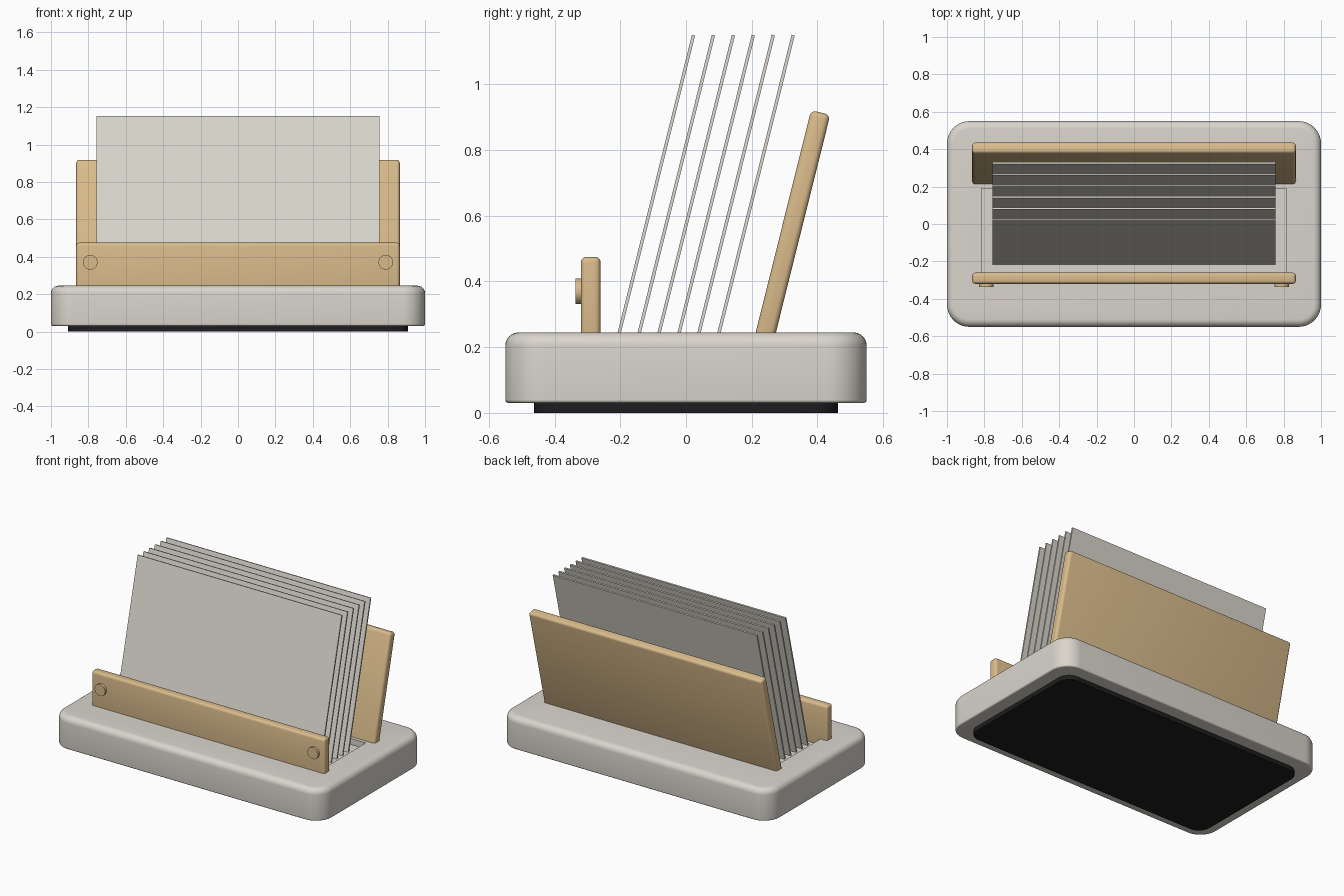
import bpy, bmesh, math
from mathutils import Matrix, Vector

old = bpy.data.objects.get("Cube")
if old:
    bpy.data.objects.remove(old, do_unlink=True)


def material(name, rgb):
    mat = bpy.data.materials.new(name)
    mat.use_nodes = True
    mat.diffuse_color = (*rgb, 1)
    mat.node_tree.nodes["Principled BSDF"].inputs["Base Color"].default_value = (*rgb, 1)
    return mat


stone = material("warm grey stone", (0.70, 0.67, 0.61))
paper = material("off white paper", (0.70, 0.68, 0.61))
wood = material("pale wood", (0.70, 0.50, 0.26))
rubber = material("black rubber", (0.012, 0.012, 0.012))


def finish(name, bm, mat):
    mesh = bpy.data.meshes.new(name)
    bm.to_mesh(mesh)
    bm.free()
    obj = bpy.data.objects.new(name, mesh)
    bpy.context.collection.objects.link(obj)
    mesh.materials.append(mat)
    return obj


def smooth(obj):
    bpy.ops.object.select_all(action="DESELECT")
    obj.select_set(True)
    bpy.context.view_layer.objects.active = obj
    bpy.ops.object.shade_smooth_by_angle(angle=math.radians(35))


def bevel(bm, edges, width, segments):
    bmesh.ops.bevel(bm, geom=edges, offset=width, segments=segments,
                    profile=0.5, affect="EDGES", clamp_overlap=True)


def box_mesh(size):
    bm = bmesh.new()
    bmesh.ops.create_cube(bm, size=1)
    bmesh.ops.scale(bm, vec=size, verts=bm.verts)
    return bm


def slab(name, size, z, corner, top, bottom, mat):
    """Flat block with round corners and separately rounded rims."""
    bm = box_mesh(size)
    bevel(bm, [e for e in bm.edges
               if abs(e.verts[0].co.z - e.verts[1].co.z) > size[2] / 2], corner, 10)
    for side, width in ((1, top), (-1, bottom)):
        if width:
            rim = [e for e in bm.edges
                   if all(abs(v.co.z - side * size[2] / 2) < 1e-5 for v in e.verts)]
            bevel(bm, rim, width, 6)
    obj = finish(name, bm, mat)
    obj.location.z = z
    return obj


def board(name, size, location, mat, tilt=0, width=0):
    """Box, optionally with rounded edges, leaning back by tilt."""
    bm = box_mesh(size)
    if width:
        bevel(bm, bm.edges[:], width, 4)
    obj = finish(name, bm, mat)
    obj.location = location
    obj.rotation_euler.x = -tilt
    if width:
        smooth(obj)
    return obj


LEAN = math.radians(14)

# Base with a shallow tray cut in its top
base = slab("base", (2, 1.1, 0.215), 0.1375, 0.12, 0.04, 0.01, stone)
cutter = board("tray_cutter", (1.63, 0.48, 0.2), (0, -0.05, 0.305), stone)
cut = base.modifiers.new("tray", "BOOLEAN")
cut.operation = "DIFFERENCE"
cut.solver = "EXACT"
cut.object = cutter
bpy.ops.object.select_all(action="DESELECT")
bpy.context.view_layer.objects.active = base
base.select_set(True)
bpy.ops.object.modifier_apply(modifier=cut.name)
bpy.data.objects.remove(cutter, do_unlink=True)
smooth(base)

# Non-slip pad under the base
smooth(slab("foot_pad", (1.82, 0.926, 0.034), 0.017, 0.08, 0.008, 0, rubber))

# Front rail and leaning back rest
board("front_rail", (1.73, 0.06, 0.285), (0, -0.29, 0.3325), wood, 0, 0.017)
board("back_rest", (1.73, 0.06, 0.71), (0, 0.324, 0.57), wood, LEAN, 0.017)

# Round pegs on the front rail
for side, label in ((1, "left"), (-1, "right")):
    bm = bmesh.new()
    bmesh.ops.create_cone(bm, cap_ends=True, segments=32, radius1=0.039, radius2=0.039,
                          depth=0.03, matrix=Matrix.Rotation(math.pi / 2, 4, "X"))
    peg = finish(label + "_peg", bm, wood)
    peg.location = Vector((side * 0.79, -0.322, 0.37))
    smooth(peg)

# Row of leaning cards
for i in range(6):
    board(f"card_{i + 1}", (1.514, 0.01, 0.974), (0, -0.095 + i * 0.0607, 0.6775), paper, LEAN)
